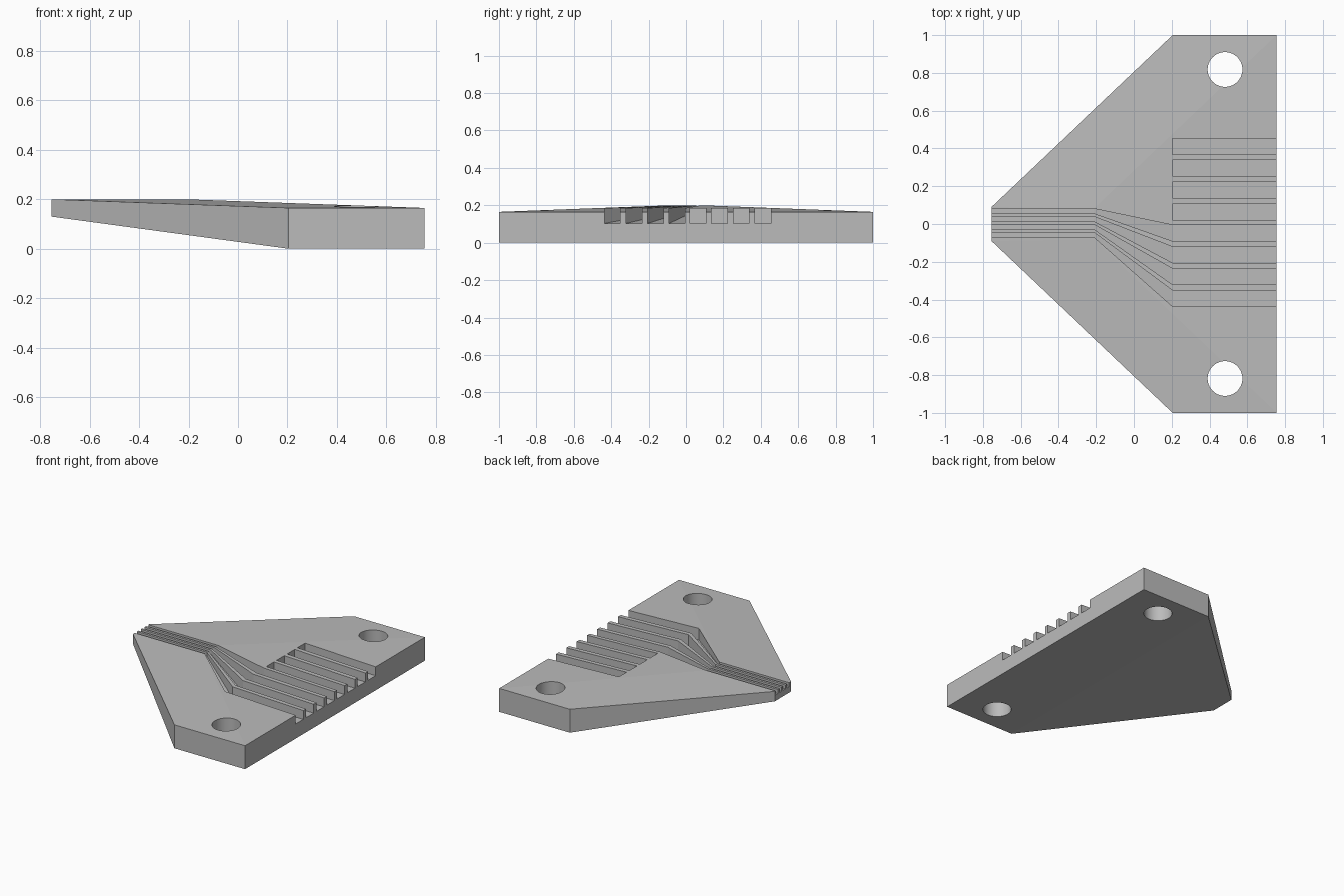
import bpy, bmesh, math

cube = bpy.data.objects.get("Cube")
if cube:
    bpy.data.objects.remove(cube, do_unlink=True)

grey = bpy.data.materials.new("plain grey")
grey.use_nodes = True
colour = (0.5, 0.5, 0.5, 1)
grey.diffuse_color = colour
grey.node_tree.nodes["Principled BSDF"].inputs["Base Color"].default_value = colour


def add_object(name, bm):
    bmesh.ops.recalc_face_normals(bm, faces=bm.faces[:])
    mesh = bpy.data.meshes.new(name)
    bm.to_mesh(mesh)
    bm.free()
    mesh.materials.append(grey)
    obj = bpy.data.objects.new(name, mesh)
    bpy.context.collection.objects.link(obj)
    return obj


def loft(name, sections):
    """Solid through rectangles given as (x, y low, y high, z low, z high)."""
    bm = bmesh.new()
    rings = [[bm.verts.new(p) for p in ((x, a, lo), (x, b, lo), (x, b, hi), (x, a, hi))]
             for x, a, b, lo, hi in sections]
    for r, s in zip(rings, rings[1:]):
        for i in range(4):
            j = (i + 1) % 4
            bm.faces.new((r[i], r[j], s[j], s[i]))
    bm.faces.new(rings[0])
    bm.faces.new(rings[-1])
    return add_object(name, bm)


BACK, STEP, RIDGE, TIP = 0.755, 0.205, -0.21, -0.755
DECK, PEAK, FLOOR, TIP_FLOOR = 0.165, 0.2, 0.103, 0.172

# Wedge body: a thick mounting deck tapering to a narrow raised tip
bm = bmesh.new()
for side in (-1, 1):
    for x, y, z in ((BACK, 1, 0), (BACK, 1, DECK), (STEP, 1, 0), (STEP, 1, DECK),
                    (TIP, 0.09, 0.13), (TIP, 0.09, PEAK), (RIDGE, 0.082, PEAK)):
        bm.verts.new((x, side * y, z))
bmesh.ops.convex_hull(bm, input=bm.verts[:])
bmesh.ops.dissolve_limit(bm, angle_limit=0.002, verts=bm.verts[:], edges=bm.edges[:])
body = add_object("wedge_body", bm)

cutters = []
for i in range(4):
    # Channels that run from the open slots to the tip
    y = -0.437 + i * 0.1155
    t = -0.07 + i * 0.042
    cutters.append(loft("channel_cutter", [
        (BACK + 0.1, y, y + 0.085, FLOOR, 0.3), (STEP, y, y + 0.085, FLOOR, 0.3),
        (RIDGE, t, t + 0.025, TIP_FLOOR, 0.3), (TIP - 0.1, t, t + 0.025, TIP_FLOOR, 0.3)]))
    # Blind slots on the other half
    y = 0.022 + i * 0.1155
    cutters.append(loft("slot_cutter", [
        (BACK + 0.1, y, y + 0.085, FLOOR, 0.3), (STEP, y, y + 0.085, FLOOR, 0.3)]))

# Bolt holes
for y in (-0.818, 0.818):
    bm = bmesh.new()
    bmesh.ops.create_cone(bm, cap_ends=True, segments=64, radius1=0.092, radius2=0.092, depth=1)
    bmesh.ops.translate(bm, verts=bm.verts[:], vec=(0.482, y, 0))
    cutters.append(add_object("bolt_hole_cutter", bm))

# Cut everything out of the body, then drop the cutters
bpy.context.view_layer.objects.active = body
for cutter in cutters:
    cutter.hide_render = True
    mod = body.modifiers.new("cut", 'BOOLEAN')
    mod.operation = 'DIFFERENCE'
    mod.solver = 'EXACT'
    mod.object = cutter
    bpy.ops.object.modifier_apply(modifier=mod.name)
    bpy.data.objects.remove(cutter, do_unlink=True)

for obj in bpy.context.selected_objects:
    obj.select_set(False)
body.select_set(True)
bpy.ops.object.shade_smooth_by_angle(angle=math.radians(10))
for poly in body.data.polygons:
    poly.use_smooth = abs(poly.normal.z) < 0.01 and poly.area < 0.01
